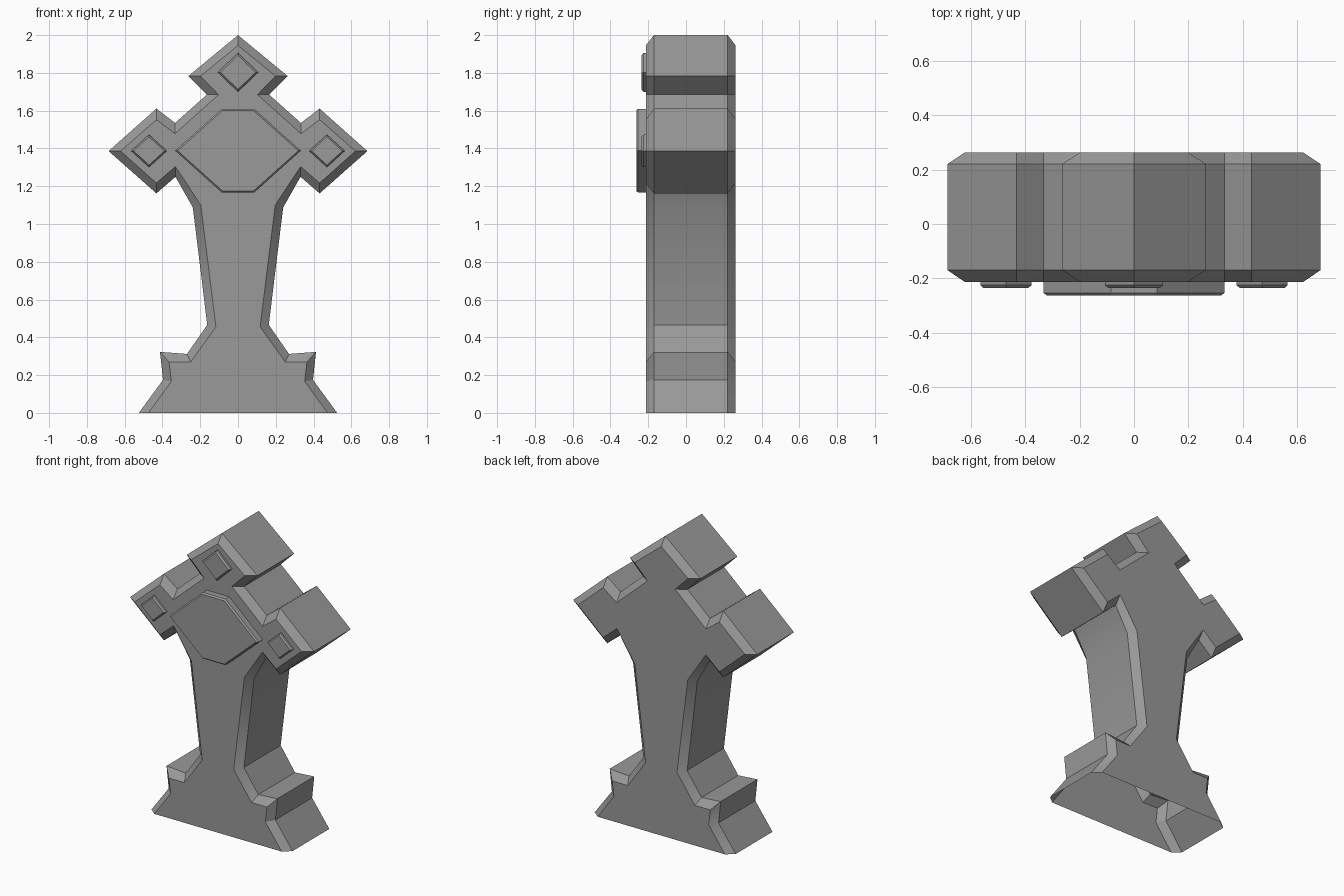
import bpy
import bmesh
import math

if "Cube" in bpy.data.objects:
    bpy.data.objects.remove(bpy.data.objects["Cube"])

# Dark grey stone
stone = bpy.data.materials.new("stone")
stone.diffuse_color = (0.32, 0.32, 0.32, 1)
stone.use_nodes = True
stone.node_tree.nodes["Principled BSDF"].inputs["Base Color"].default_value = stone.diffuse_color


def loft(name, rings, cap_start=True, skip_last=False):
    """Join matching (y, [(x, z), ...]) rings with flat faces and cap the ends."""
    bm = bmesh.new()
    loops = [[bm.verts.new((x, y, z)) for x, z in pts] for y, pts in rings]
    n = len(loops[0])
    for a, b in zip(loops, loops[1:]):
        for i in range(n - 1 if skip_last else n):
            j = (i + 1) % n
            bm.faces.new((a[i], a[j], b[j], b[i]))
    if cap_start:
        bm.faces.new(loops[0])
    bm.faces.new(loops[-1])
    bmesh.ops.recalc_face_normals(bm, faces=bm.faces)
    mesh = bpy.data.meshes.new(name)
    bm.to_mesh(mesh)
    bm.free()
    mesh.materials.append(stone)
    obj = bpy.data.objects.new(name, mesh)
    bpy.context.collection.objects.link(obj)
    return obj


def mirrored(half):
    """Right half from base to tip, then back down the left side."""
    return half + [(-x, z) for x, z in reversed(half[:-1])]


# Cross silhouette: full outline and the inset outline of the flat faces
outer = mirrored([(0.525, 0), (0.397, 0.175), (0.413, 0.323), (0.27, 0.312),
                  (0.163, 0.466), (0.239, 1.087), (0.331, 1.25), (0.432, 1.162),
                  (0.685, 1.386), (0.432, 1.611), (0.333, 1.535), (0.165, 1.685),
                  (0.263, 1.783), (0, 2.0)])
inner = mirrored([(0.474, 0), (0.353, 0.167), (0.365, 0.27), (0.25, 0.27),
                  (0.117, 0.456), (0.197, 1.10), (0.331, 1.304), (0.432, 1.217),
                  (0.622, 1.386), (0.432, 1.552), (0.333, 1.478), (0.103, 1.685),
                  (0.199, 1.783), (0, 1.945)])

# Stone cross body, chamfered front and back, open underneath
body = loft("cross_body", [(-0.213, inner), (-0.17, outer), (0.221, outer), (0.263, inner)],
            skip_last=True)

# Soften only the shallow bend where the shaft flares out
bpy.context.view_layer.objects.active = body
body.select_set(True)
bpy.ops.object.shade_smooth_by_angle(angle=math.radians(30))


def raised_plate(name, cx, cz, shape, y_edge, y_face, inset):
    full = [(cx + x, cz + z) for x, z in shape]
    small = [(cx + x * inset, cz + z * inset) for x, z in shape]
    loft(name, [(-0.213, full), (y_edge, full), (y_face, small)], cap_start=False)


# Central six-sided plaque
hexagon = [(0.333, 0), (0.085, 0.222), (-0.085, 0.222),
           (-0.333, 0), (-0.085, -0.222), (0.085, -0.222)]
raised_plate("center_plaque", 0, 1.388, hexagon, -0.253, -0.263, 0.96)

# Diamond studs on the three arms
for name, cx, cz, w, h in (("top_stud", 0, 1.803, 0.107, 0.103),
                           ("left_stud", -0.471, 1.387, 0.094, 0.086),
                           ("right_stud", 0.471, 1.387, 0.094, 0.086)):
    raised_plate(name, cx, cz, [(w, 0), (0, h), (-w, 0), (0, -h)],
                 -0.225, -0.236, 0.87)
